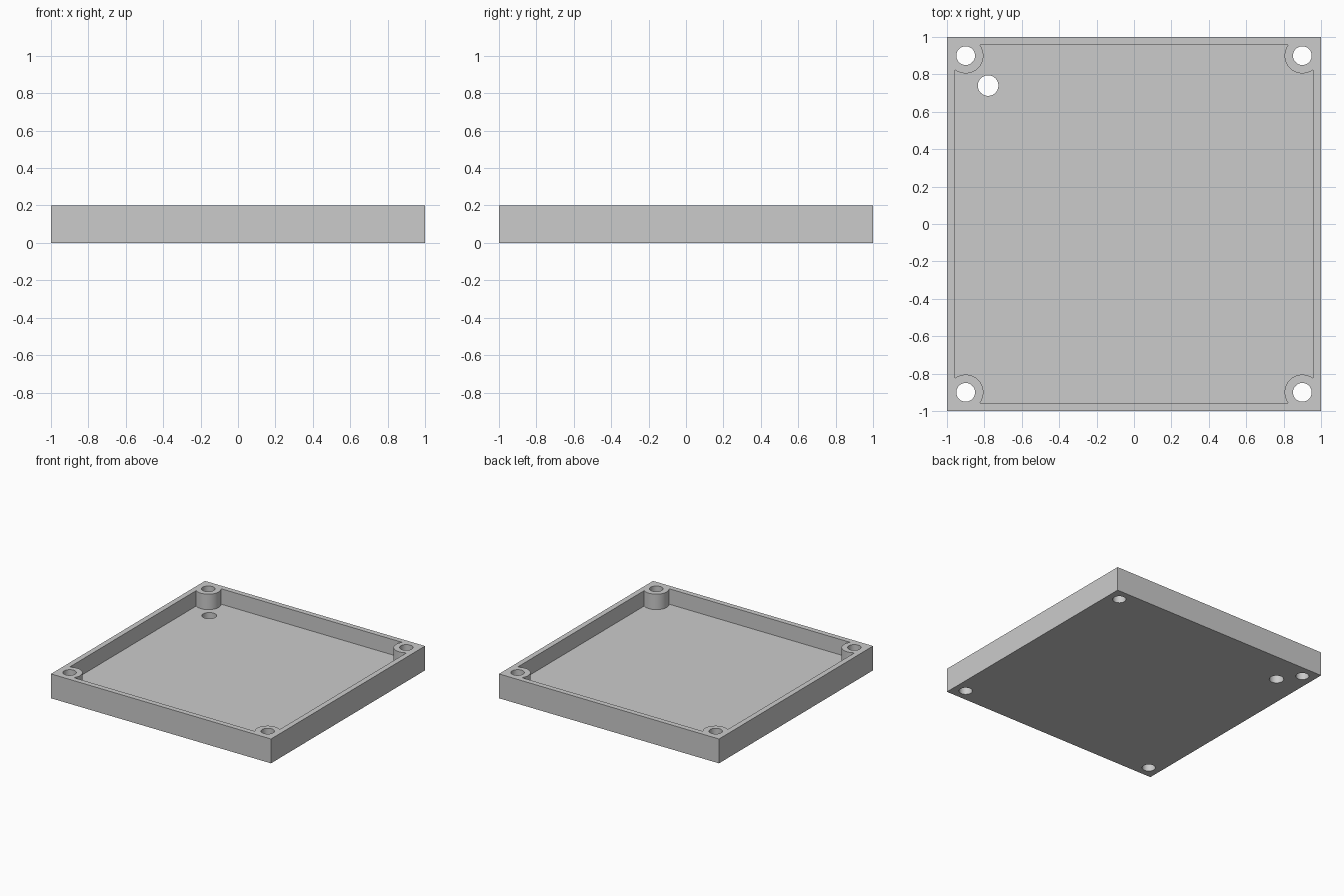
import bpy, bmesh
from math import sin, cos, asin, pi

if "Cube" in bpy.data.objects:
    bpy.data.objects.remove(bpy.data.objects["Cube"])

HEIGHT, FLOOR = 0.2, 0.073
INNER = 0.956                 # half width of the cavity
POST, POST_R = 0.9, 0.095     # corner post position and radius
HOLE_R = 0.05
SEG = 16


def prism(name, outline, z0, z1):
    """Extrude a counter-clockwise outline from z0 to z1."""
    bm = bmesh.new()
    face = bm.faces.new([bm.verts.new((x, y, z0)) for x, y in outline])
    top = bmesh.ops.extrude_face_region(bm, geom=[face])["geom"]
    bmesh.ops.translate(bm, vec=(0, 0, z1 - z0),
                        verts=[v for v in top if isinstance(v, bmesh.types.BMVert)])
    if not any(f.normal.z < -0.5 for f in bm.faces):
        bm.faces.new(list(reversed([v for v in bm.verts if v.co.z == z0])))
    bmesh.ops.recalc_face_normals(bm, faces=bm.faces)
    mesh = bpy.data.meshes.new(name)
    bm.to_mesh(mesh)
    bm.free()
    ob = bpy.data.objects.new(name, mesh)
    bpy.context.collection.objects.link(ob)
    return ob


def circle(cx, cy, r, n=48):
    return [(cx + r * cos(2 * pi * i / n), cy + r * sin(2 * pi * i / n)) for i in range(n)]


def cut(target, cutter):
    cutter.hide_render = True
    mod = target.modifiers.new(cutter.name, 'BOOLEAN')
    mod.operation, mod.solver, mod.object = 'DIFFERENCE', 'EXACT', cutter
    bpy.context.view_layer.objects.active = target
    bpy.ops.object.modifier_apply(modifier=mod.name)
    bpy.data.objects.remove(cutter)


# Solid square block
tray = prism("tray", [(-1, -1), (1, -1), (1, 1), (-1, 1)], 0, HEIGHT)

# Cavity outline: one corner arc around a post, turned to all four corners
a = asin((INNER - POST) / POST_R)
start, end = 2 * pi - a, pi / 2 + a
start = -a                                  # meets the right-hand wall below the post
arc = []
for i in range(SEG + 1):
    t = (-pi / 2 + a) + (-(pi + a) + pi / 2 - a) * i / SEG
    arc.append((POST + POST_R * cos(t), POST + POST_R * sin(t)))
arc[0] = (INNER, arc[0][1])
arc[-1] = (arc[-1][0], INNER)
outline = []
for k in range(4):
    c, s = round(cos(k * pi / 2)), round(sin(k * pi / 2))
    outline += [(c * x - s * y, s * x + c * y) for x, y in arc]
cut(tray, prism("cavity_cutter", outline, FLOOR, HEIGHT + 0.1))

# Screw holes through the corner posts, and one hole through the floor
for sx in (-1, 1):
    for sy in (-1, 1):
        cut(tray, prism("screw_hole_cutter", circle(sx * POST, sy * POST, HOLE_R), -0.1, HEIGHT + 0.1))
cut(tray, prism("cable_hole_cutter", circle(-0.78, 0.74, 0.055), -0.1, HEIGHT + 0.1))

# Smooth curved walls, crisp edges
tray.select_set(True)
bpy.context.view_layer.objects.active = tray
bpy.ops.object.shade_smooth_by_angle(angle=0.5)
